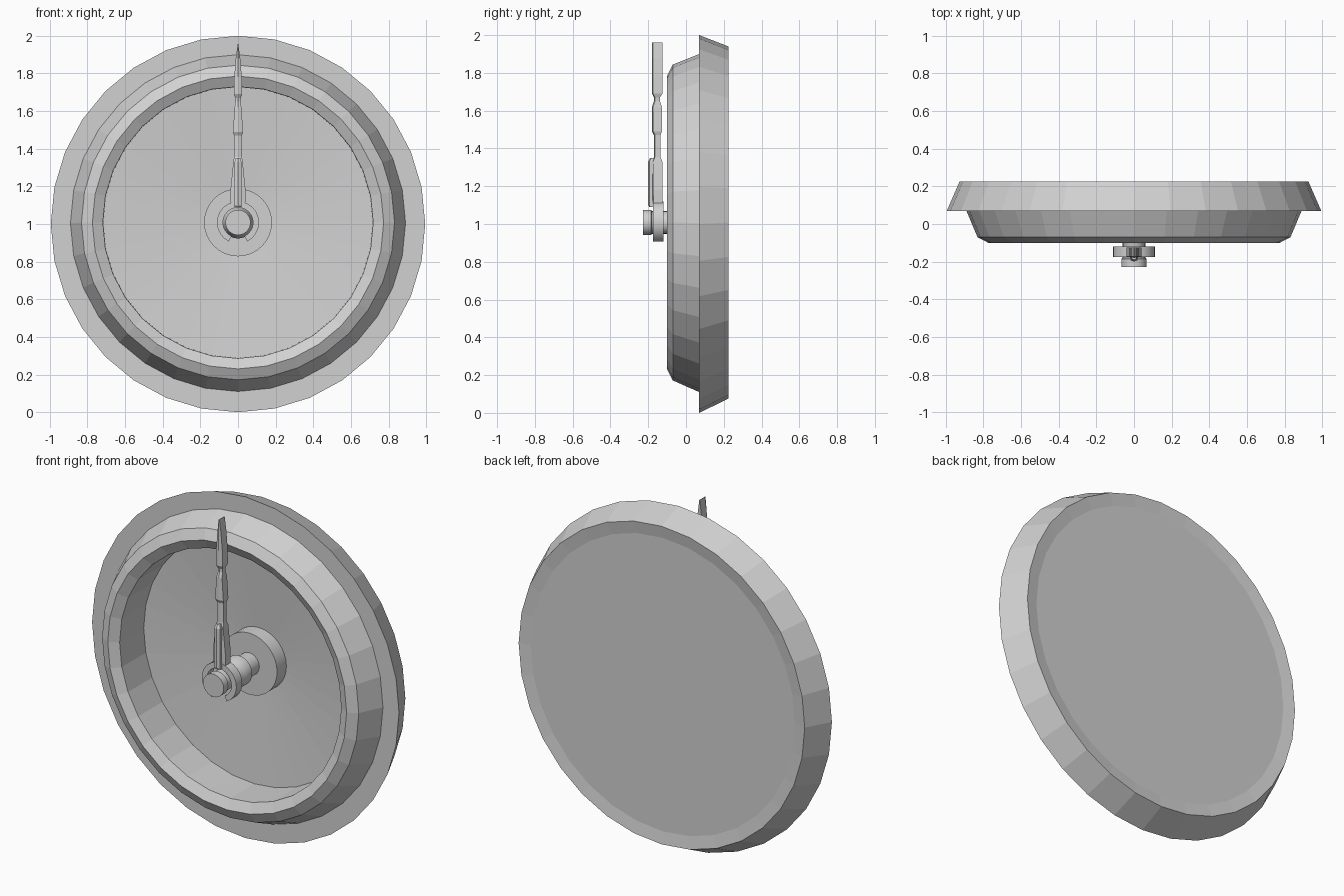
import bpy, bmesh, math

cube = bpy.data.objects.get("Cube")
if cube:
    bpy.data.objects.remove(cube, do_unlink=True)

grey = bpy.data.materials.new("plain_grey")
grey.use_nodes = True
grey.diffuse_color = (0.64, 0.64, 0.64, 1)
grey.node_tree.nodes["Principled BSDF"].inputs["Base Color"].default_value = (0.64, 0.64, 0.64, 1)

AXIS = 1.008  # height of the gauge axis


def finish(name, bm, smooth=False):
    bmesh.ops.recalc_face_normals(bm, faces=bm.faces)
    mesh = bpy.data.meshes.new(name)
    bm.to_mesh(mesh)
    bm.free()
    obj = bpy.data.objects.new(name, mesh)
    bpy.context.collection.objects.link(obj)
    mesh.materials.append(grey)
    if smooth:
        bpy.ops.object.select_all(action='DESELECT')
        obj.select_set(True)
        bpy.context.view_layer.objects.active = obj
        bpy.ops.object.shade_smooth_by_angle(angle=math.radians(30))


def loft(name, rings, smooth=False):
    """Skin a row of equal closed sections and cap both ends."""
    bm = bmesh.new()
    loops = [[bm.verts.new(p) for p in ring] for ring in rings]
    for a, b in zip(loops, loops[1:]):
        for i in range(len(a)):
            j = (i + 1) % len(a)
            bm.faces.new((a[i], a[j], b[j], b[i]))
    bm.faces.new(loops[0])
    bm.faces.new(loops[-1])
    finish(name, bm, smooth)


def lathe(name, profile, sides, squash=1, smooth=False):
    """Turn (radius, y, optional drop) points around the gauge axis."""
    bm = bmesh.new()
    loops = []
    for r, y, *drop in profile:
        z = AXIS - sum(drop)
        if r == 0:
            loops.append([bm.verts.new((0, y, z))] * sides)
        else:
            angles = [math.tau * i / sides for i in range(sides)]
            loops.append([bm.verts.new((squash * r * math.sin(a), y, z + r * math.cos(a)))
                          for a in angles])
    for a, b in zip(loops, loops[1:]):
        for i in range(sides):
            j = (i + 1) % sides
            bm.faces.new(list(dict.fromkeys((a[i], a[j], b[j], b[i]))))
    finish(name, bm, smooth)


# Case: recessed back, flange set slightly low, bevelled bezel, inner wall, dished dial
lathe("gauge_case", [(0, .214), (.86, .214), (.932, .225), (1, .07, .008), (.895, .07, .003),
                     (.836, -.07), (.778, -.1), (.722, -.07), (.72, .15), (0, .205)],
      32, squash=.995)

# Hub: base disc on the dial, stepped shaft, end cap
lathe("hub_base", [(0, .205), (.18, .205), (.18, .105), (0, .105)], 32, smooth=True)
lathe("hub_shaft", [(0, .12), (.065, .12), (.065, .02), (.085, .01), (.085, -.05),
                    (.06, -.1), (.06, -.18), (.067, -.185), (.067, -.228), (0, -.228)],
      24, smooth=True)

# Clip: ring open at the bottom
arc = []
steps = 20
for i in range(steps + 1):
    a = math.radians(-154 + 308 * i / steps)
    s, c = math.sin(a), math.cos(a)
    arc.append([(r * s, y, AXIS + r * c) for r, y in
                ((.08, -.175), (.112, -.175), (.112, -.12), (.08, -.12))])
loft("needle_clip", arc, smooth=True)


def blade(name, sections):
    """Pointer piece from (z, half width, front y, back y), with a faint front ridge."""
    loft(name, [[(-w, back, z), (-w, front + .006, z), (0, front, z),
                 (w, front + .006, z), (w, back, z)]
                for z, w, front, back in sections])


# Needle: tapering arm, neck, swelling, and pointed tip
blade("needle", [(1.09, .038, -.178, -.125), (1.18, .04, -.18, -.125),
                 (1.33, .025, -.18, -.125), (1.355, .021, -.17, -.135),
                 (1.47, .021, -.17, -.135), (1.49, .027, -.18, -.128),
                 (1.62, .018, -.18, -.128), (1.65, .014, -.17, -.138),
                 (1.67, .015, -.17, -.138), (1.69, .022, -.18, -.125),
                 (1.78, .02, -.18, -.125), (1.88, .012, -.18, -.125),
                 (1.96, .001, -.18, -.125)])

# Raised rib along the lower arm
blade("needle_rib", [(1.09, .018, -.195, -.15), (1.1, .018, -.2, -.15),
                     (1.33, .018, -.2, -.15), (1.35, .012, -.19, -.15)])
